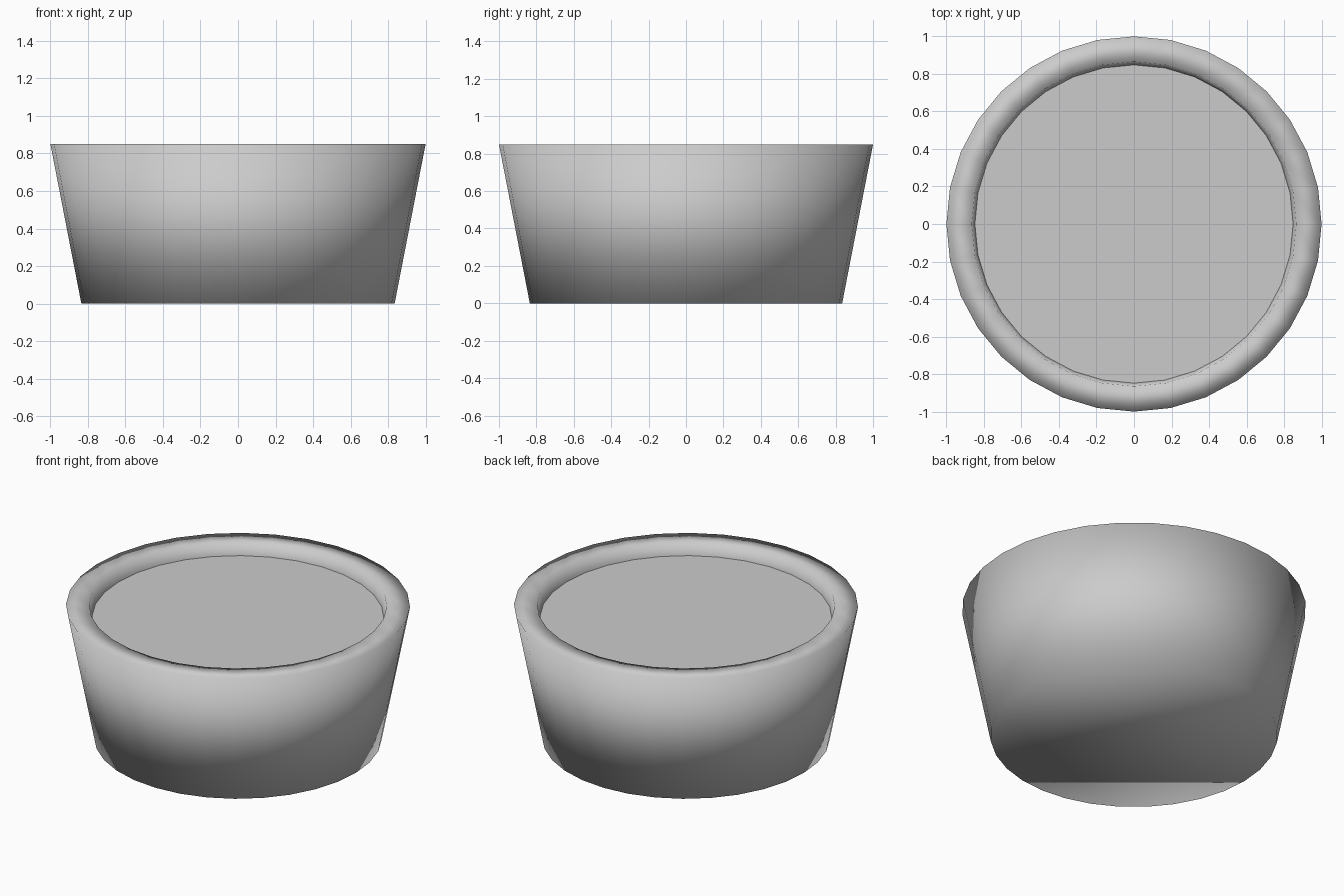
import bpy, bmesh, math

if "Cube" in bpy.data.objects:
    bpy.data.objects.remove(bpy.data.objects["Cube"])

SIDES = 32


def ring(bm, radius, z):
    return [bm.verts.new((radius * math.sin(2 * math.pi * i / SIDES),
                          -radius * math.cos(2 * math.pi * i / SIDES), z))
            for i in range(SIDES)]


def finish(bm, name, smooth):
    bm.normal_update()
    mesh = bpy.data.meshes.new(name)
    for f in bm.faces:
        f.smooth = smooth
    bm.to_mesh(mesh)
    bm.free()
    obj = bpy.data.objects.new(name, mesh)
    bpy.context.collection.objects.link(obj)
    return obj


# Tapered pot: closed base, sloping wall, flat rim and short inner wall
bm = bmesh.new()
profile = [(0.835, 0.0), (1.0, 0.85), (0.865, 0.85), (0.848, 0.775)]
rings = [ring(bm, r, z) for r, z in profile]
for low, high in zip(rings, rings[1:]):
    for i in range(SIDES):
        j = (i + 1) % SIDES
        bm.faces.new((low[i], low[j], high[j], high[i]))
bm.faces.new(rings[0][::-1])
finish(bm, "pot", True)

# Flat filling just below the rim
bm = bmesh.new()
bm.faces.new(ring(bm, 0.848, 0.775))
finish(bm, "filling", False)
